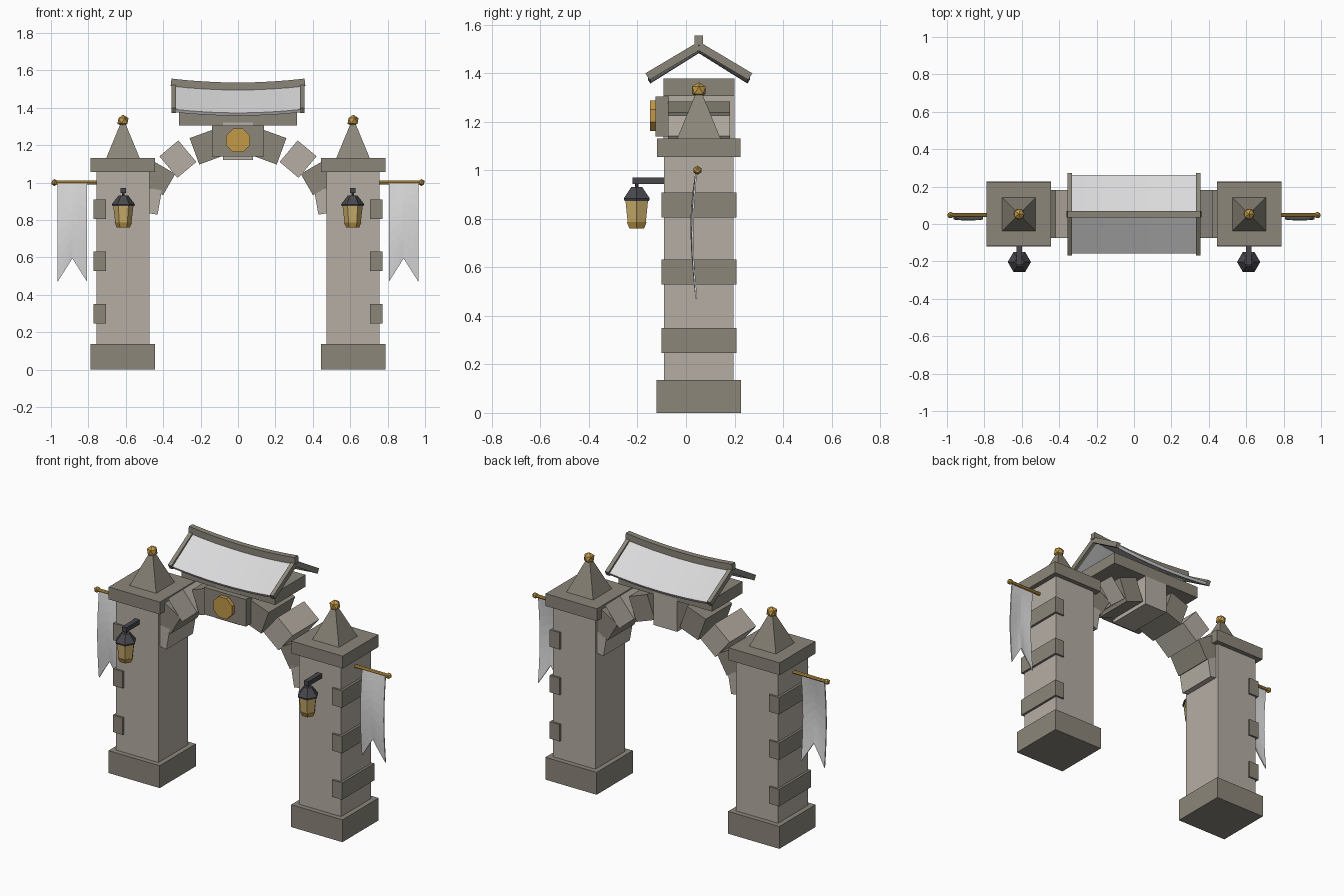
import bpy, bmesh, math
from mathutils import Matrix, Vector

cube = bpy.data.objects.get("Cube")
if cube:
    bpy.data.objects.remove(cube, do_unlink=True)

YC = 0.053   # depth centre of the masonry
PX = 0.615   # pillar distance from the middle


def material(name, rgb):
    m = bpy.data.materials.new(name)
    m.use_nodes = True
    col = (*rgb, 1)
    m.diffuse_color = col
    m.node_tree.nodes["Principled BSDF"].inputs["Base Color"].default_value = col
    return m


LIGHT = material("light stone", (0.46, 0.42, 0.37))
DARK = material("dark stone", (0.26, 0.24, 0.195))
CLOTH = material("pale cloth and tile", (0.70, 0.70, 0.71))
GOLD = material("gold", (0.54, 0.32, 0.065))
GLASS = material("lantern glass", (0.60, 0.43, 0.15))
IRON = material("dark iron", (0.065, 0.065, 0.075))


def finish(name, bm, mat):
    bmesh.ops.recalc_face_normals(bm, faces=bm.faces)
    me = bpy.data.meshes.new(name)
    bm.to_mesh(me)
    bm.free()
    me.materials.append(mat)
    ob = bpy.data.objects.new(name, me)
    bpy.context.collection.objects.link(ob)
    return ob


def box(name, centre, size, mat, turn=0.0):
    """Box turned about the y axis."""
    bm = bmesh.new()
    bmesh.ops.create_cube(bm, size=1)
    bm.transform(Matrix.Translation(centre) @ Matrix.Rotation(turn, 4, 'Y')
                 @ Matrix.Diagonal((*size, 1)))
    return finish(name, bm, mat)


def cone(name, centre, r1, r2, height, sides, mat, axis='Z', spin=0.0):
    """Prism, frustum or cone about one axis, r1 at its low end."""
    bm = bmesh.new()
    bmesh.ops.create_cone(bm, cap_ends=True, segments=sides,
                          radius1=r1, radius2=r2, depth=height)
    aim = Vector((axis == 'X', axis == 'Y', axis == 'Z')).to_track_quat('Z', 'Y')
    bm.transform(Matrix.Translation(centre) @ aim.to_matrix().to_4x4()
                 @ Matrix.Rotation(spin, 4, 'Z'))
    return finish(name, bm, mat)


def ball(name, centre, radius, mat):
    bm = bmesh.new()
    bmesh.ops.create_icosphere(bm, subdivisions=1, radius=radius)
    bm.transform(Matrix.Translation(centre))
    return finish(name, bm, mat)


def sheet(name, point, nu, nv, thick, mat):
    """Grid surface from point(u, v), given thickness."""
    bm = bmesh.new()
    rows = [[bm.verts.new(point(i / nu, j / nv)) for j in range(nv + 1)]
            for i in range(nu + 1)]
    for a, b in zip(rows, rows[1:]):
        for j in range(nv):
            bm.faces.new((a[j], b[j], b[j + 1], a[j + 1]))
    ob = finish(name, bm, mat)
    mod = ob.modifiers.new("thickness", 'SOLIDIFY')
    mod.thickness = thick
    mod.offset = 0
    return ob


# Pillars with everything mounted on them
for side, s in (("left", 1), ("right", -1)):
    x = s * PX
    box(side + "_shaft", (x, YC, 0.58), (0.285, 0.287, 0.98), LIGHT)
    box(side + "_base", (x, YC, 0.068), (0.345, 0.348, 0.136), DARK)
    box(side + "_cap", (x, YC, 1.093), (0.345, 0.343, 0.075), DARK)
    cone(side + "_spire", (x, YC, 1.22), 0.127, 0.022, 0.18, 4, DARK, spin=math.pi / 4)
    ball(side + "_finial", (x, YC, 1.33), 0.033, GOLD)
    for i, z in enumerate((0.298, 0.58, 0.857)):
        box(f"{side}_quoin_{i + 1}", (s * 0.738, YC, z), (0.067, 0.31, 0.103), DARK)

    # Flag pole and swallowtail banner
    cone(side + "_pole", (s * 0.86, 0.047, 1.0), 0.0105, 0.0105, 0.25, 8, GOLD, axis='X')
    ball(side + "_pole_knob", (s * 0.981, 0.047, 1.0), 0.019, GOLD)

    def banner(u, v, s=s):
        bottom = 0.595 - 0.125 * abs(2 * u - 1)
        fall = v * (1.0 - bottom)
        y = 0.043 - 0.016 * math.sin(math.pi * v) - 0.01 * math.sin(math.pi * u) * v
        return (s * (0.807 + 0.157 * u), y, 1.0 - fall)
    sheet(side + "_banner", banner, 6, 8, 0.007, CLOTH)

    # Hanging lantern
    lx, ly = s * 0.613, -0.203
    box(side + "_lantern_arm", (lx, -0.152, 0.957), (0.03, 0.135, 0.028), IRON)
    cone(side + "_lantern_hook", (lx, ly, 0.937), 0.008, 0.008, 0.03, 6, IRON)
    hexa = dict(sides=6, spin=math.pi / 6)
    cone(side + "_lantern_roof", (lx, ly, 0.908), 0.062, 0.025, 0.048, mat=IRON, **hexa)
    cone(side + "_lantern_rim", (lx, ly, 0.879), 0.058, 0.062, 0.01, mat=IRON, **hexa)
    cone(side + "_lantern_glass", (lx, ly, 0.83), 0.043, 0.054, 0.092, mat=GLASS, **hexa)
    cone(side + "_lantern_foot", (lx, ly, 0.773), 0.035, 0.047, 0.026, mat=GOLD, **hexa)

# Arch stones along a flattened curve
for i in range(-4, 5):
    a = math.radians(20 * i)
    if i == 0:
        box("keystone", (0, YC, 1.22), (0.16, 0.292, 0.2), LIGHT)
        continue
    place = (0.5 * math.sin(a), YC, 0.842 + 0.37 * math.cos(a))
    box(f"arch_stone_{i + 5}", place, (0.132, 0.255, 0.15),
        DARK if i % 2 else LIGHT, a)

# Plaque, medallion and the block under the roof
box("plaque", (0, -0.098, 1.222), (0.28, 0.054, 0.165), DARK)
cone("medallion", (0, -0.135, 1.225), 0.068, 0.068, 0.026, 8, GOLD, axis='Y', spin=math.pi / 8)
box("lintel", (0, YC, 1.342), (0.63, 0.292, 0.072), DARK)


# Sagging roof
def sag(x):
    return -0.02 * (1 - (x / 0.35) ** 2)


for side, s in (("front", -1), ("back", 1)):
    def slope(u, v, s=s):
        x = -0.338 + 0.676 * u
        return (x, YC + s * 0.205 * v, 1.513 - 0.128 * v + sag(x))
    sheet(side + "_roof_panel", slope, 8, 1, 0.018, CLOTH)
    for e in (-1, 1):
        def barge(u, v, s=s, e=e):
            return (e * (0.331 + 0.024 * u), YC + s * 0.212 * v, 1.512 - 0.126 * v)
        sheet(f"{side}_barge_board_{'left' if e > 0 else 'right'}", barge, 1, 1, 0.032, DARK)


def ridge(u, v):
    x = -0.358 + 0.716 * u
    return (x, YC - 0.017 + 0.034 * v, 1.535 + sag(x))


sheet("ridge_beam", ridge, 8, 1, 0.04, DARK)
